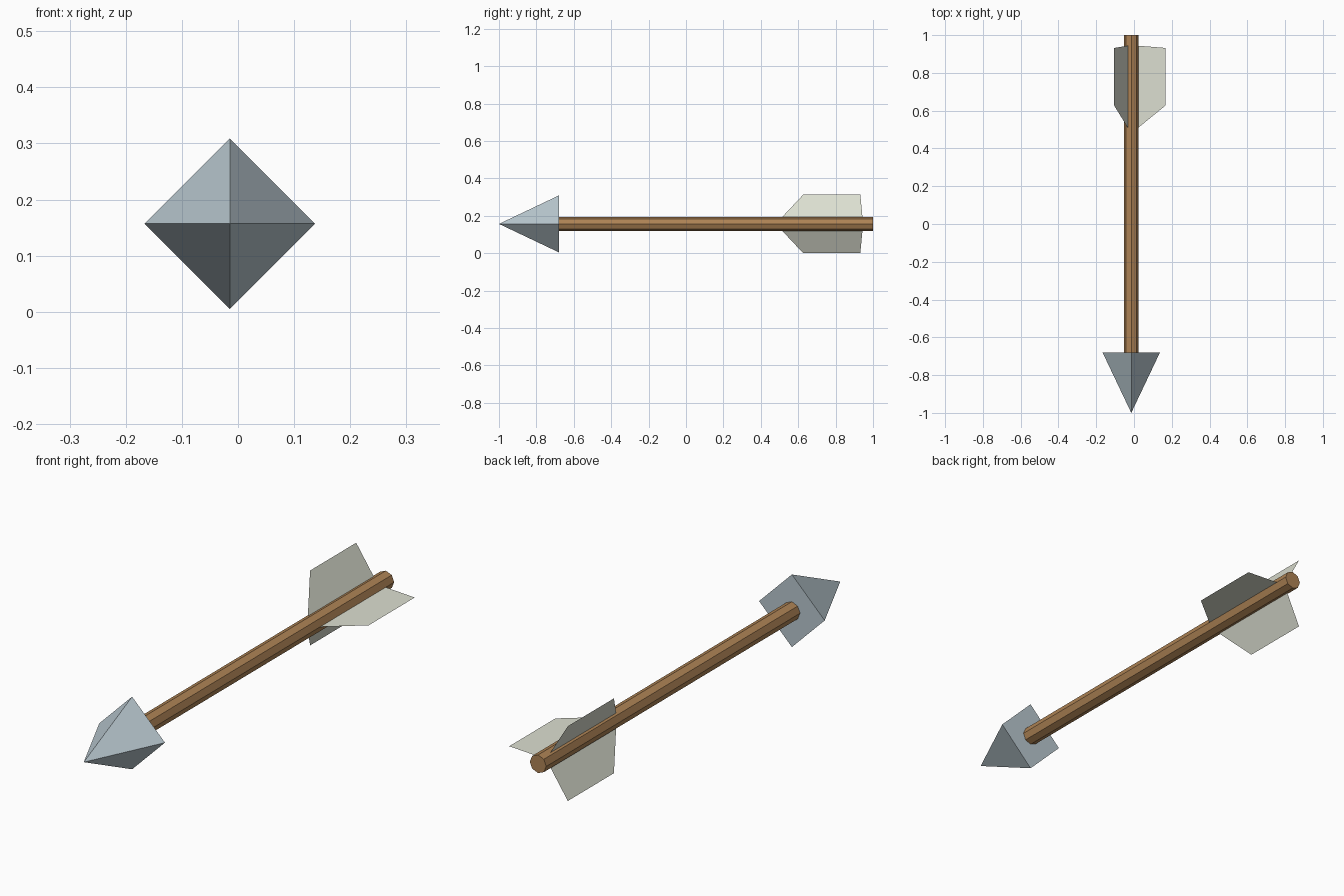
import bpy, bmesh, math
from mathutils import Matrix, Vector

if "Cube" in bpy.data.objects:
    bpy.data.objects.remove(bpy.data.objects["Cube"])

CX, CZ = -0.0145, 0.157          # arrow axis, running along y
ALONG_Y = Matrix.Rotation(math.pi / 2, 4, 'X')   # local +z points to -y


def material(name, rgb):
    m = bpy.data.materials.new(name)
    m.diffuse_color = (*rgb, 1)
    m.use_nodes = True
    m.node_tree.nodes["Principled BSDF"].inputs["Base Color"].default_value = m.diffuse_color
    return m


def finish(bm, name, mat):
    me = bpy.data.meshes.new(name)
    bm.to_mesh(me)
    bm.free()
    me.materials.append(mat)
    ob = bpy.data.objects.new(name, me)
    bpy.context.collection.objects.link(ob)
    return ob


def cone(name, mat, sides, r_back, r_front, y_back, y_front):
    """Flat-sided cone or cylinder on the arrow axis, corners on x and z."""
    bm = bmesh.new()
    bmesh.ops.create_cone(bm, cap_ends=True, segments=sides, radius1=r_back,
                          radius2=r_front, depth=y_back - y_front)
    place = Matrix.Translation((CX, (y_back + y_front) / 2, CZ)) @ ALONG_Y
    bm.transform(place)
    return finish(bm, name, mat)


wood = material("brown wood", (0.42, 0.225, 0.09))
steel = material("grey steel", (0.48, 0.57, 0.62))
feather = material("pale feather", (0.72, 0.74, 0.64))

# Shaft and pyramid head
cone("shaft", wood, 8, 0.038, 0.038, 1.0, -0.68)
cone("arrowhead", steel, 4, 0.152, 0.0, -0.68, -1.0)

# Three thin vanes around the shaft: (radius, y) profile
profile = [(0.035, 0.508), (0.181, 0.627), (0.181, 0.932), (0.035, 0.944)]
for i in range(3):
    a = math.radians(120 * i)
    bm = bmesh.new()
    bm.faces.new([bm.verts.new(Vector((CX + r * math.cos(a), y, CZ + r * math.sin(a))))
                  for r, y in profile])
    finish(bm, f"vane_{i + 1}", feather)
